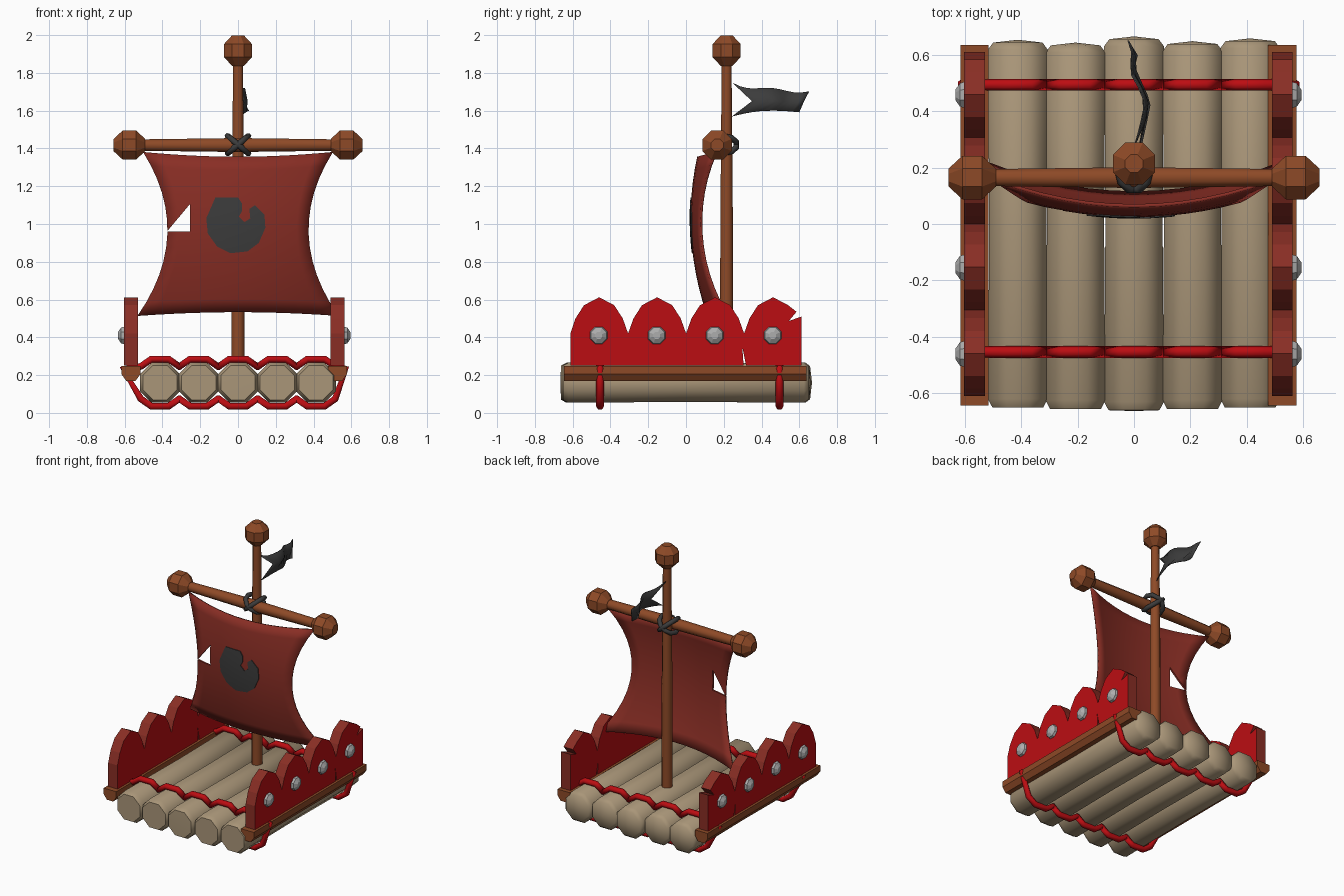
import bpy, bmesh, math
from mathutils import Vector

if "Cube" in bpy.data.objects:
    bpy.data.objects.remove(bpy.data.objects["Cube"])


def material(name, rgb):
    m = bpy.data.materials.new(name)
    m.diffuse_color = (*rgb, 1)
    m.use_nodes = True
    m.node_tree.nodes["Principled BSDF"].inputs["Base Color"].default_value = m.diffuse_color
    return m


LOG = material("pale log wood", (0.40, 0.305, 0.19))
WOOD = material("brown wood", (0.27, 0.068, 0.02))
RED = material("bright red", (0.50, 0.004, 0.006))
MAROON = material("maroon cloth", (0.25, 0.027, 0.018))
DARK = material("charcoal", (0.045, 0.045, 0.045))
METAL = material("grey metal", (0.42, 0.42, 0.42))


def finish(name, bm, mats, smooth=None):
    bmesh.ops.recalc_face_normals(bm, faces=bm.faces)
    me = bpy.data.meshes.new(name)
    bm.to_mesh(me)
    bm.free()
    for m in mats:
        me.materials.append(m)
    if smooth:
        me.shade_smooth()
        me.set_sharp_from_angle(angle=math.radians(smooth))
    ob = bpy.data.objects.new(name, me)
    bpy.context.scene.collection.objects.link(ob)
    return ob


def place(axis, u, v, t):
    return {"x": (t, u, v), "y": (u, t, v), "z": (u, v, t)}[axis]


def lathe(name, profile, axis, origin, mat, sides=8, smooth=None):
    """Turned solid: profile is a list of (radius, distance along axis)."""
    bm = bmesh.new()
    rings = []
    for r, t in profile:
        n = sides if r else 1
        rings.append([bm.verts.new(Vector(origin) + Vector(place(
            axis, r * math.cos((i + .5) * math.tau / sides),
            r * math.sin((i + .5) * math.tau / sides), t))) for i in range(n)])
    for a, b in zip(rings, rings[1:]):
        for i in range(sides):
            j = (i + 1) % sides
            quad = [a[i % len(a)], a[j % len(a)], b[j % len(b)], b[i % len(b)]]
            bm.faces.new(list(dict.fromkeys(quad)))
    for ring in (rings[0], rings[-1]):
        if len(ring) > 1:
            bm.faces.new(ring)
    return finish(name, bm, [mat], smooth)


def prism(name, pts, axis, lo, hi, mats):
    bm = bmesh.new()
    a = [bm.verts.new(place(axis, u, v, lo)) for u, v in pts]
    b = [bm.verts.new(place(axis, u, v, hi)) for u, v in pts]
    bm.faces.new(a)
    bm.faces.new(b)
    for i in range(len(a)):
        j = (i + 1) % len(a)
        bm.faces.new((a[i], a[j], b[j], b[i]))
    return finish(name, bm, mats)


def bake(ob):
    """Apply modifiers or turn a curve into a mesh object."""
    dg = bpy.context.evaluated_depsgraph_get()
    me = bpy.data.meshes.new_from_object(ob.evaluated_get(dg))
    name = ob.name
    bpy.data.objects.remove(ob)
    new = bpy.data.objects.new(name, me)
    bpy.context.scene.collection.objects.link(new)
    return new


def rope(name, pts, radius, mat):
    cu = bpy.data.curves.new(name, "CURVE")
    cu.dimensions = "3D"
    cu.bevel_depth = radius
    cu.bevel_resolution = 1
    sp = cu.splines.new("POLY")
    sp.points.add(len(pts) - 1)
    for p, co in zip(sp.points, pts):
        p.co = (*co, 1)
    sp.use_cyclic_u = True
    cu.materials.append(mat)
    ob = bpy.data.objects.new(name, cu)
    bpy.context.scene.collection.objects.link(ob)
    return bake(ob)


def sheet(name, nu, nv, fn, thick, mat):
    """Thin cloth from a parametric surface."""
    bm = bmesh.new()
    g = [[bm.verts.new(fn(i / nu, j / nv)) for j in range(nv + 1)] for i in range(nu + 1)]
    for i in range(nu):
        for j in range(nv):
            bm.faces.new((g[i][j], g[i + 1][j], g[i + 1][j + 1], g[i][j + 1]))
    ob = finish(name, bm, [mat], 40)
    mod = ob.modifiers.new("thickness", "SOLIDIFY")
    mod.thickness, mod.offset = thick, 0
    return ob


def trim(ob, pts, op):
    cutter = prism("cutter", pts, "y", -0.5, 0.6, [ob.data.materials[0]])
    cutter.hide_render = True
    mod = ob.modifiers.new("trim", "BOOLEAN")
    mod.operation, mod.solver, mod.object = op, "EXACT", cutter
    new = bake(ob)
    bpy.data.objects.remove(cutter)
    return new


# log deck
LOGS = [(-.413, -.652, .655), (-.208, -.657, .645), (0, -.662, .667), (.208, -.657, .65), (.413, -.652, .66)]
for k, (x, y0, y1) in enumerate(LOGS):
    dome = [(0, y0 - .003)] if k == 2 else []
    lathe(f"log_{k + 1}", dome + [(.098, y0), (.115, y0 + .03), (.11, 0), (.115, y1 - .035),
          (.095, y1 - .01), (0, y1)], "y", (x, 0, .16), LOG, 8, 50)

# red lashings hugging the logs
for name, y in (("front_lashing", -.455), ("back_lashing", .495)):
    arc = lambda x, angs: [(x + .133 * math.cos(math.radians(a)), y, .16 + .133 * math.sin(math.radians(a))) for a in angs]
    path = [(-.61, y, .235)]
    for x, _, _ in LOGS:
        path += arc(x, (140, 110, 70, 40))
    path.append((.572, y, .235))
    for x, _, _ in reversed(LOGS):
        path += arc(x, (-40, -70, -110, -140))
    rope(name, path, .021, RED)

# side rails with scalloped shield panels and studs
outline = [(-.612, .25), (-.612, .42)]
for k in range(4):
    c = -.46 + .307 * k
    outline += [(c - .125, .50), (c - .08, .57), (c, .612), (c + .08, .57)]
    outline += [(c + .125, .50), (c + .1535, .42)] if k < 3 else [(.585, .535), (.545, .487), (.612, .51)]
outline += [(.612, .25), (.318, .25), (.298, .35), (.305, .25)]
for side, c, s in (("left", -.567, -1), ("right", .527, 1)):
    prism(side + "_rail", [(c - .05, .247), (c + .05, .247), (c + .05, .205), (c + .025, .17),
          (c - .025, .17), (c - .05, .205)], "y", -.645, .637, [WOOD])
    panel = prism(side + "_panel", outline, "x", c - .037, c + .037, [RED, MAROON])
    for f in panel.data.polygons:
        f.material_index = 0 if abs(f.normal.x) > .5 else 1
    for k in range(4):
        lathe(f"{side}_stud_{k + 1}", [(.052, .03 * s), (.045, .052 * s), (.02, .068 * s)],
              "x", (c, -.462 + .307 * k, .41), METAL)

# mast and yard with faceted knobs
knob = [(.4, -.95), (.95, -.4), (.95, .4), (.4, .95)]


def ball(name, R, axis, origin):
    lathe(name, [(r * R, t * R) for r, t in knob], axis, origin, WOOD)


lathe("mast", [(.038, .2), (.036, 1.0), (.028, 1.88)], "z", (0, .215, 0), WOOD, 8, 50)
ball("mast_knob", .085, "z", (0, .215, 1.918))
lathe("yard", [(.032, -.55), (.04, 0), (.032, .55)], "x", (0, .165, 1.418), WOOD, 8, 50)
for side, s in (("left", -1), ("right", 1)):
    ball(side + "_yard_knob", .088, "x", (.575 * s, .165, 1.418))
    # crossed dark bindings where yard meets mast
    rope(side + "_binding", [(.055 * math.cos(a), .195 + .075 * math.sin(a), 1.42 + s * .046 * math.cos(a))
         for a in [math.tau * i / 10 for i in range(10)]], .016, DARK)


# billowing sail
def sail_point(u, v, dy=0):
    u = 2 * u - 1
    z = (.535 - .02 * u * u) * (1 - v) + (1.355 + .025 * u * u) * v
    x = u * (.372 + .135 * ((z - .97) / .42) ** 2)
    return (x, .03 + .33 * (z - 1.03) ** 2 + .36 * x * x + dy, z)


sail = sheet("sail", 12, 12, sail_point, .012, MAROON)
trim(sail, [(-.255, 1.105), (-.255, .96), (-.376, .96)], "DIFFERENCE")

# dark painted patch on the sail front
patch = sheet("sail_patch", 12, 12, lambda u, v: sail_point(u, v, -.007), .008, DARK)
trim(patch, [(-.12, 1.14), (0, 1.14), (.02, 1.11), (.022, 1.07), (.005, 1.04), (.035, 1.01), (.065, 1.03),
             (.06, 1.08), (.09, 1.1), (.14, 1.05), (.145, .98), (.11, .9), (.05, .855), (-.04, .845),
             (-.11, .88), (-.16, .95), (-.168, 1.03)], "INTERSECT")

# torn flag
WAVE = [(.24, .0), (.28, .015), (.36, .035), (.43, .05), (.48, .03), (.55, -.012), (.59, .005), (.66, -.015)]


def wave(y):
    for (a, xa), (b, xb) in zip(WAVE, WAVE[1:]):
        if y <= b:
            return xa + (xb - xa) * (y - a) / (b - a)
    return WAVE[-1][1]


def flag_point(u, v):
    row = round(v * 2)
    y0, y1 = ((.245, .60), (.35, .625), (.245, .652))[row]
    y = y0 + (y1 - y0) * u
    sag = (1 - u) ** 3
    z = (1.59 + .012 * math.sin(u * 3) - .02 * sag, 1.65, 1.705 + .01 * math.sin(u * 9 - 3) + .045 * sag)[row]
    return (wave(y) + (1.65 - z) * .15, y, z)


bake(sheet("flag", 10, 2, flag_point, .005, DARK))
